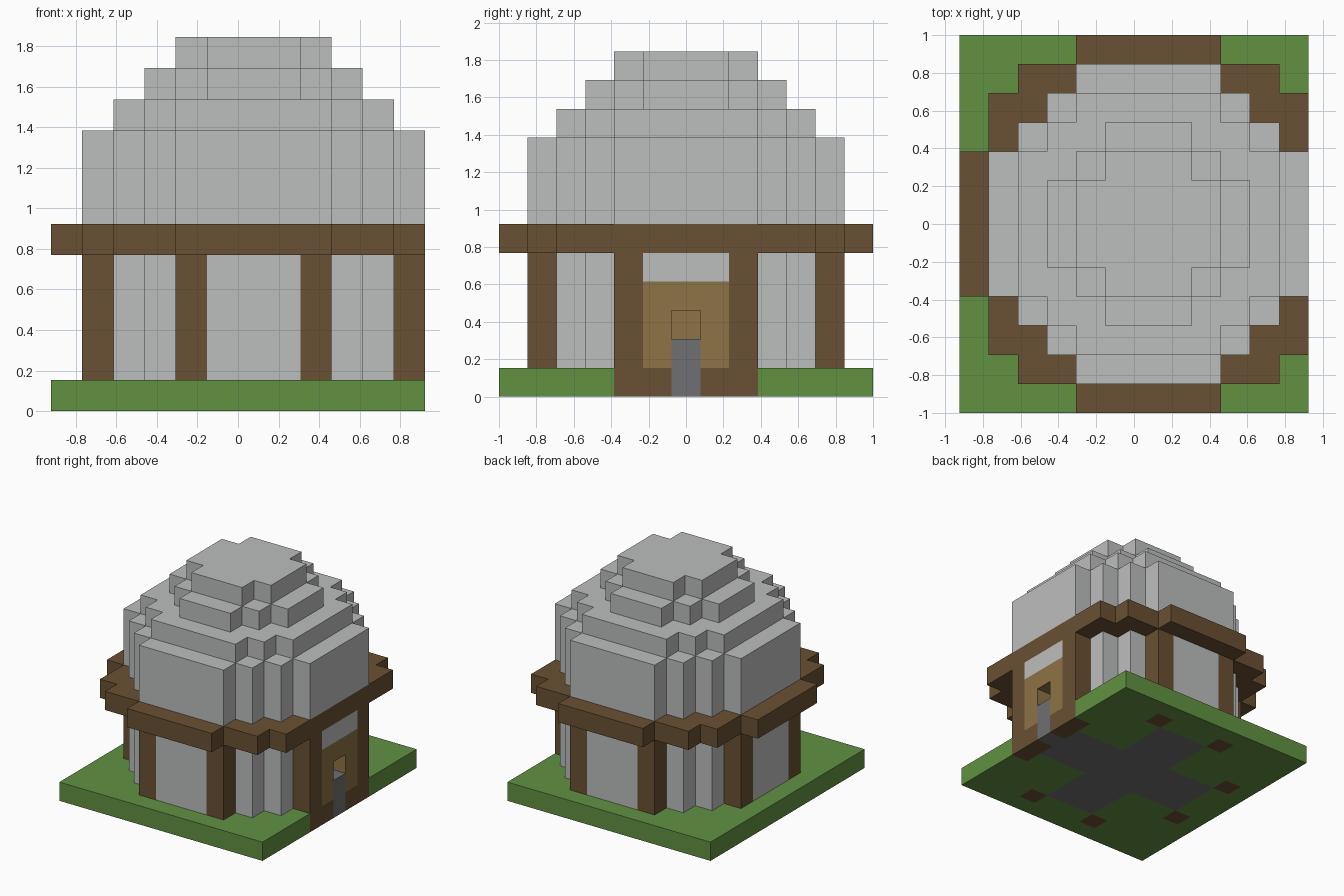
import bpy
import bmesh

U = 2 / 13                      # edge of one building block
NX, NY = 12, 13                 # plot size in blocks
CX, CY = 6, 6                   # block at the middle of the dome

if "Cube" in bpy.data.objects:
    bpy.data.objects.remove(bpy.data.objects["Cube"], do_unlink=True)


def make_material(name, hex_code):
    def linear(c):
        c /= 255
        return c / 12.92 if c <= 0.04045 else ((c + 0.055) / 1.055) ** 2.4
    rgba = [linear(c) for c in bytes.fromhex(hex_code)] + [1.0]
    mat = bpy.data.materials.new(name)
    mat.use_nodes = True
    mat.diffuse_color = rgba
    bsdf = mat.node_tree.nodes["Principled BSDF"]
    bsdf.inputs["Base Color"].default_value = rgba
    bsdf.inputs["Roughness"].default_value = 0.9
    return mat


STONE = make_material("pale_stone", "bcbebd")
TIMBER = make_material("dark_timber", "6a5033")
GRASS = make_material("grass", "629142")
PLANK = make_material("light_plank", "8e7346")
PAVING = make_material("grey_paving", "707072")


def rect(x0, x1, y0, y1):
    """Plan cells of an inclusive rectangle."""
    return {(x, y) for x in range(x0, x1 + 1) for y in range(y0, y1 + 1)}


def disc(r):
    """Plan cells of a stepped circle, clipped to the plot."""
    return {(x, y) for x, y in rect(0, NX - 1, 0, NY - 1)
            if (x - CX) ** 2 + (y - CY) ** 2 <= r * (r + 1)}


def slab(name, cells, z0, z1, mat):
    """Raise a plan of cells from level z0 to level z1."""
    bm = bmesh.new()
    for x, y in sorted(cells):
        corners = [(x, y), (x + 1, y), (x + 1, y + 1), (x, y + 1)]
        bm.faces.new([bm.verts.new(((a - NX / 2) * U, (b - NY / 2) * U, z0 * U))
                      for a, b in corners])
    bmesh.ops.remove_doubles(bm, verts=bm.verts, dist=U / 100)
    top = bmesh.ops.extrude_face_region(bm, geom=bm.faces[:])["geom"]
    bmesh.ops.translate(bm, vec=(0, 0, (z1 - z0) * U),
                        verts=[g for g in top if isinstance(g, bmesh.types.BMVert)])
    bmesh.ops.recalc_face_normals(bm, faces=bm.faces)
    mesh = bpy.data.meshes.new(name)
    bm.to_mesh(mesh)
    bm.free()
    mesh.materials.append(mat)
    obj = bpy.data.objects.new(name, mesh)
    bpy.context.collection.objects.link(obj)
    return obj


# Plans of the ground-floor parts
posts = {(CX + sx * a, CY + sy * b) for sx in (-1, 1) for sy in (-1, 1)
         for a, b in ((5, 2), (2, 5))}
doorway = rect(11, 11, 5, 7)
door_gap = {(11, 6)}
niche = {(10, 6)}
floor_plan = rect(5, 7, 2, 10) | rect(2, 10, 5, 7)

# Ground, floor and door sill
slab("lawn", rect(0, NX - 1, 0, NY - 1) - posts - doorway - floor_plan, 0, 1, GRASS)
slab("floor", floor_plan, 0, 1, PAVING)
slab("door_sill", doorway - door_gap, 0, 1, TIMBER)

# Posts and round wall
slab("posts", posts, 0, 5, TIMBER)
slab("lower_wall", disc(5) - posts - doorway - niche, 1, 4, STONE)
slab("upper_wall", disc(5) - posts, 4, 5, STONE)

# Door with a paved step and a small opening
slab("door_jambs", doorway - door_gap, 1, 3, PLANK)
slab("door_head", doorway, 3, 4, PLANK)
slab("door_back", niche, 1, 4, PLANK)
slab("door_step", door_gap, 0, 2, PAVING)

# Eaves ring and stepped dome
slab("eaves", disc(6), 5, 6, TIMBER)
for i, (radius, z0, z1) in enumerate(((5, 6, 9), (4, 9, 10), (3, 10, 11), (2, 11, 12))):
    slab(f"dome_tier_{i + 1}", disc(radius), z0, z1, STONE)
